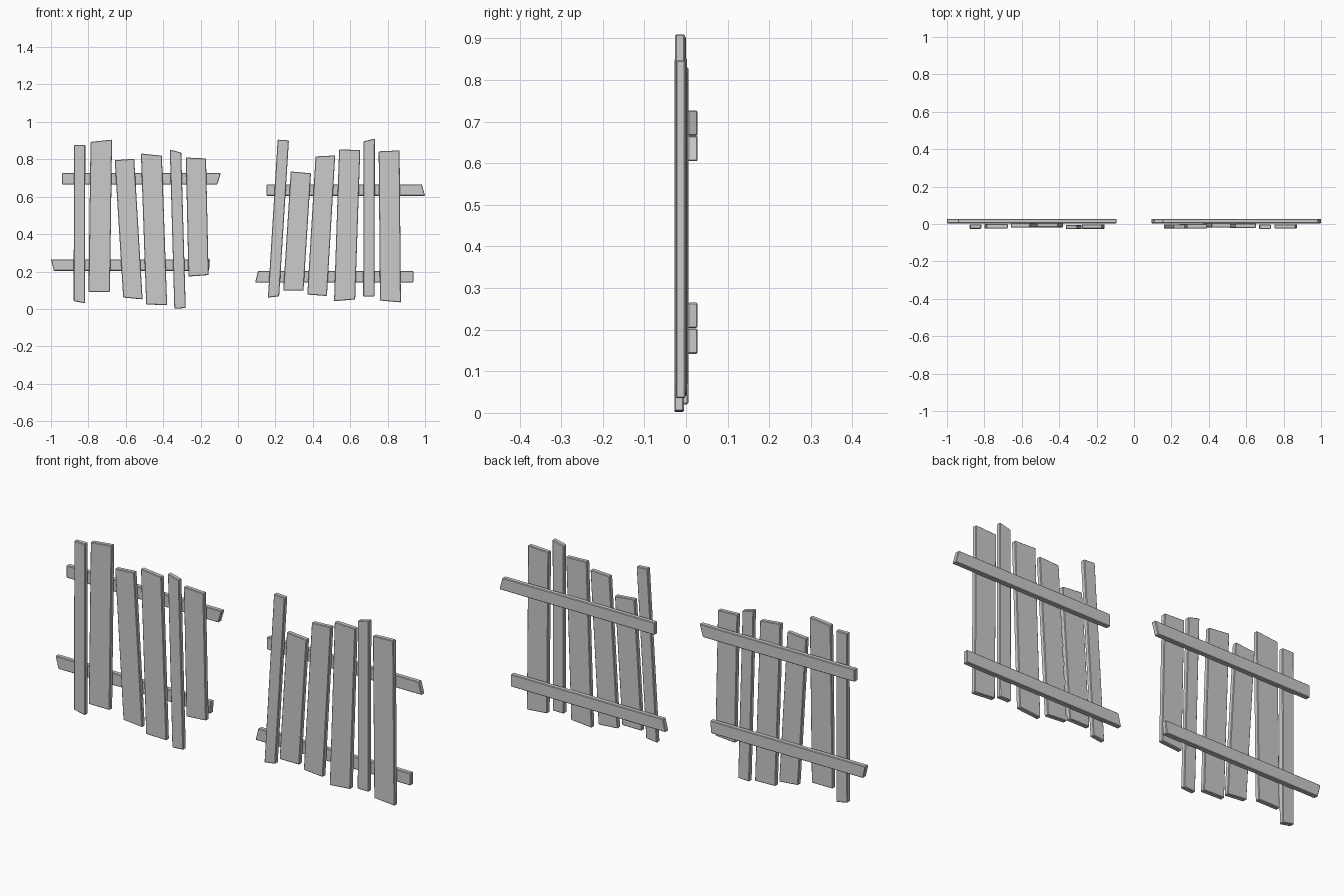
import bpy, bmesh

WIDE, NARROW = 0.108, 0.061
THICK = 0.023


def board(name, corners, y0, y1):
    """Extrude a four-cornered outline (x, z) from y0 to y1 and soften its edges."""
    bm = bmesh.new()
    face = bm.faces.new([bm.verts.new((x, y0, z)) for x, z in corners])
    ext = bmesh.ops.extrude_face_region(bm, geom=[face])
    verts = [v for v in ext["geom"] if isinstance(v, bmesh.types.BMVert)]
    bmesh.ops.translate(bm, verts=verts, vec=(0, y1 - y0, 0))
    bmesh.ops.recalc_face_normals(bm, faces=bm.faces)
    mesh = bpy.data.meshes.new(name)
    bm.to_mesh(mesh)
    bm.free()
    ob = bpy.data.objects.new(name, mesh)
    bpy.context.collection.objects.link(ob)
    bev = ob.modifiers.new("soft_edges", "BEVEL")
    bev.width, bev.segments = 0.003, 1
    return ob


def picket(name, xb, xt, w, zb, zt, cut_b, cut_t, y):
    # cut_b / cut_t: rise of the sawn end from left to right
    h = w / 2
    board(name, [(xb - h, zb - cut_b / 2), (xb + h, zb + cut_b / 2),
                 (xt + h, zt + cut_t / 2), (xt - h, zt - cut_t / 2)],
          y - THICK / 2, y + THICK / 2)


def rail(name, bl, br, tl, tr, z):
    board(name, [(bl, z), (br, z), (tr, z + 0.061), (tl, z + 0.061)], 0.004, 0.028)


# upright pickets: bottom x, top x, width, bottom z, top z, end cuts, depth
left = [
    (-0.848, -0.847, NARROW, 0.036, 0.876, -0.012, 0.0, -0.014),
    (-0.742, -0.731, 0.115, 0.091, 0.899, 0.0, 0.012, -0.012),
    (-0.562, -0.607, 0.104, 0.056, 0.799, -0.010, 0.008, -0.007),
    (-0.435, -0.463, 0.112, 0.022, 0.825, -0.003, -0.012, -0.006),
    (-0.310, -0.334, NARROW, 0.003, 0.844, 0.003, -0.016, -0.0165),
    (-0.211, -0.225, WIDE, 0.177, 0.807, 0.008, -0.005, -0.014),
]
right = [
    (0.190, 0.242, 0.060, 0.064, 0.903, 0.008, -0.004, -0.013),
    (0.296, 0.336, WIDE, 0.098, 0.730, 0.0, -0.010, -0.012),
    (0.423, 0.467, 0.105, 0.073, 0.818, -0.008, 0.005, -0.007),
    (0.570, 0.597, 0.113, 0.046, 0.851, 0.010, -0.004, -0.009),
    (0.700, 0.701, NARROW, 0.067, 0.903, 0.0, 0.015, -0.0145),
    (0.815, 0.808, 0.112, 0.040, 0.845, -0.010, 0.005, -0.013),
]
for side, rows in (("left", left), ("right", right)):
    for i, row in enumerate(rows, 1):
        picket(f"{side}_picket_{i}", *row)

# cross rails on the back
rail("left_top_rail", -0.94, -0.11, -0.94, -0.092, 0.666)
rail("left_bottom_rail", -0.985, -0.155, -1.0, -0.15, 0.204)
rail("right_top_rail", 0.153, 1.0, 0.153, 0.983, 0.605)
rail("right_bottom_rail", 0.092, 0.938, 0.107, 0.938, 0.142)
